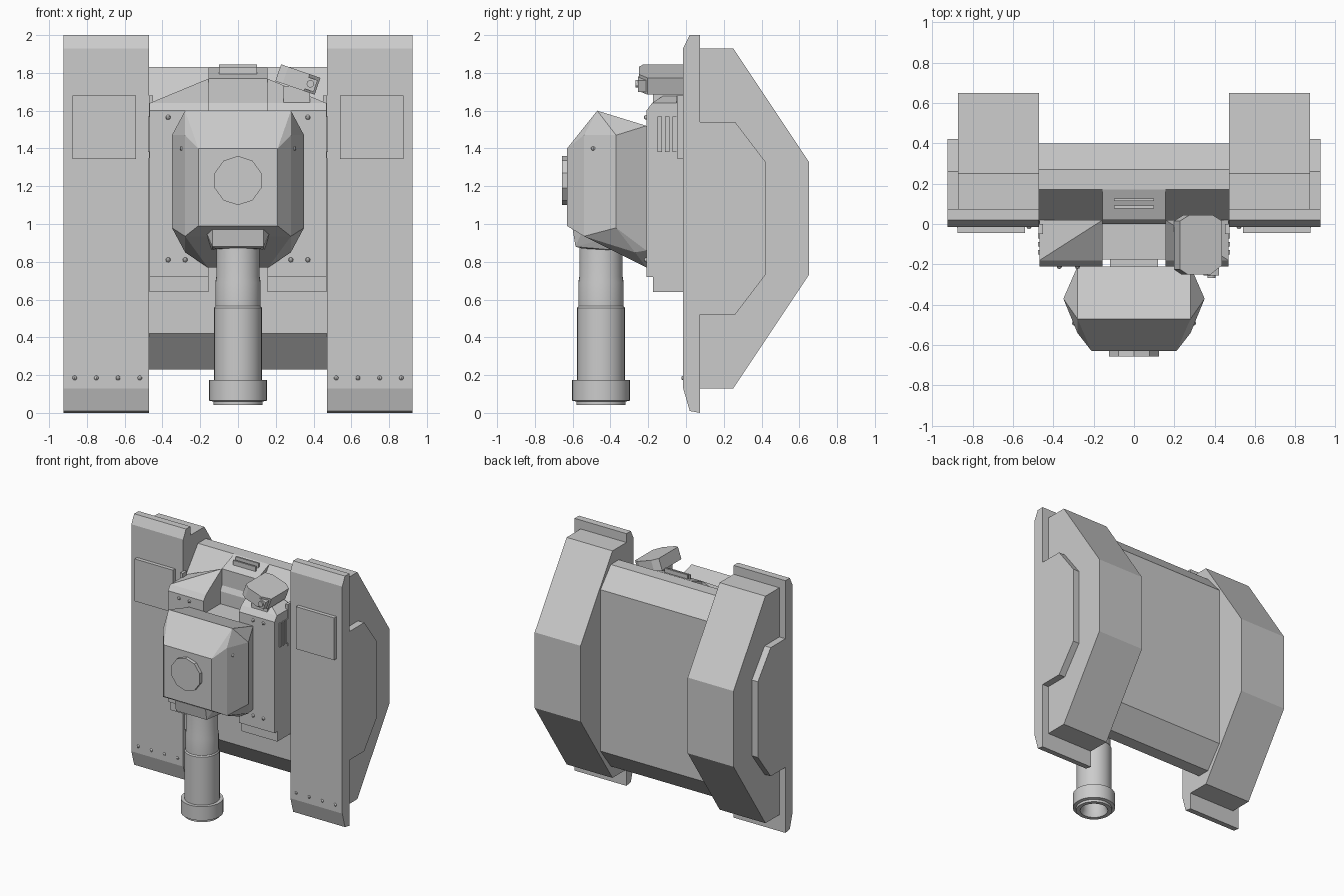
import bpy, bmesh, math
from mathutils import Matrix, Vector

if "Cube" in bpy.data.objects:
    bpy.data.objects.remove(bpy.data.objects["Cube"])


def finish(bm, name):
    bmesh.ops.recalc_face_normals(bm, faces=bm.faces)
    me = bpy.data.meshes.new(name)
    bm.to_mesh(me)
    bm.free()
    ob = bpy.data.objects.new(name, me)
    bpy.context.scene.collection.objects.link(ob)
    return ob


def prism(name, prof, x0, x1):
    """Extrude a (y, z) profile along x."""
    bm = bmesh.new()
    a = [bm.verts.new((x0, y, z)) for y, z in prof]
    b = [bm.verts.new((x1, y, z)) for y, z in prof]
    n = len(prof)
    bm.faces.new(a)
    bm.faces.new(b[::-1])
    for i in range(n):
        bm.faces.new((a[i], b[i], b[(i + 1) % n], a[(i + 1) % n]))
    return finish(bm, name)


def box(name, x0, x1, y0, y1, z0, z1):
    return prism(name, [(y0, z0), (y1, z0), (y1, z1), (y0, z1)], x0, x1)


def solid(name, pts):
    """Faceted solid wrapped around a few corner points."""
    bm = bmesh.new()
    for p in pts:
        bm.verts.new(p)
    r = bmesh.ops.convex_hull(bm, input=bm.verts[:])
    junk = [v for v in r["geom_interior"] + r["geom_unused"] if isinstance(v, bmesh.types.BMVert)]
    bmesh.ops.delete(bm, geom=list(set(junk)), context='VERTS')
    bmesh.ops.dissolve_limit(bm, angle_limit=math.radians(1), verts=bm.verts[:], edges=bm.edges[:])
    return finish(bm, name)


def sym(pts):
    return [(s * x, y, z) for x, y, z in pts for s in (1, -1)]


def mirrored(ob):
    m = ob.modifiers.new("mirror", 'MIRROR')
    axis_ref = ob.modifiers["mirror"]
    axis_ref.use_axis = (True, False, False)
    axis_ref.use_mirror_merge = False
    return ob


def disc(name, center, axis, r, depth, seg):
    bm = bmesh.new()
    q = Vector((0, 0, 1)).rotation_difference(Vector(axis)).to_matrix().to_4x4()
    bmesh.ops.create_cone(bm, cap_ends=True, segments=seg, radius1=r, radius2=r, depth=depth,
                          matrix=Matrix.Translation(center) @ q)
    return finish(bm, name)


# Side pods: front plate, angular housing, outer cheek, square panel
mirrored(prism("side_plate", [(-.015, .13), (.02, .01), (.075, 0), (.075, 2), (.02, 2), (-.015, 1.93)], .47, .925))
mirrored(prism("side_housing", [(.07, .13), (.25, .13), (.65, .73), (.65, 1.33), (.25, 1.93), (.07, 1.93)], .47, .872))
mirrored(prism("outer_cheek", [(.07, .52), (.26, .52), (.42, .73), (.42, 1.33), (.26, 1.54), (.07, 1.54)], .86, .925))
mirrored(box("front_panel", .54, .875, -.045, 0, 1.345, 1.68))

# Central hull and raised middle of its roof
prism("hull", [(0, .42), (.17, .23), (.27, .23), (.40, .40), (.40, 1.68), (.27, 1.83), (.17, 1.83), (.02, 1.64), (0, 1.6)],
      -.472, .472)
prism("roof_ramp", [(.02, 1.5), (.2, 1.5), (.2, 1.83), (.17, 1.83), (.02, 1.77)], -.155, .155)
for y, z in ((.085, 1.81), (.12, 1.825)):
    box("roof_slot_bar", -.1, .1, y - .007, y + .007, z - .02, z + .02)

# Shoulder blocks beside the turret, with ledges, vents
mirrored(solid("shoulder_block", [(x, y, z) for x in (.155, .468) for y, z in
               ((-.21, .72), (-.21, 1.60), (-.18, 1.64), (.02, .72), (.02, 1.64))] + [(.155, .02, 1.77)]))
mirrored(box("lower_ledge", .155, .468, -.175, .01, .64, .73))
box("turret_mount", -.156, .156, -.175, .01, .78, 1.5)
box("turret_pivot", -.12, .12, -.25, -.15, 1.0, 1.4)
for y in (-.14, -.1, -.06):
    mirrored(prism("side_vent", [(y - .012, 1.38), (y + .012, 1.38), (y + .012, 1.57), (y - .012, 1.57)], .46, .476))
mirrored(box("side_strip", .45, .472, -.05, 0, 1.35, 1.68))

# Turret
solid("turret", sym([(.21, -.63, .99), (.21, -.63, 1.40), (.28, -.54, .935), (.28, -.54, 1.47), (.28, -.47, 1.60),
                     (.35, -.37, 1.47), (.35, -.37, .98), (.28, -.37, 1.57), (.28, -.27, .85),
                     (.28, -.21, 1.52), (.28, -.21, .86), (.16, -.21, .77)]))
disc("turret_hatch", (0, -.64, 1.23), (0, 1, 0), .13, .034, 10)
solid("gun_mantlet", sym([(.135, -.60, .97), (.135, -.585, .88), (.17, -.55, .96), (.115, -.55, .87),
                          (.17, -.40, .93), (.14, -.36, .86)]))

# Gun barrel: lathe profile (radius, height) with hollow muzzle
prof = [(.115, 1.0), (.115, .72), (.12, .69), (.12, .565), (.127, .555), (.127, .175), (.153, .175), (.153, .065),
        (.13, .06), (.13, .042), (.1, .042), (.085, .08), (.085, .35)]
bm = bmesh.new()
seg = 32
rings = [[bm.verts.new((r * math.cos(2 * math.pi * i / seg), -.45 + r * math.sin(2 * math.pi * i / seg), z))
          for i in range(seg)] for r, z in prof]
for a, b in zip(rings, rings[1:]):
    for i in range(seg):
        j = (i + 1) % seg
        bm.faces.new((a[i], a[j], b[j], b[i]))
bm.faces.new(rings[0])
bm.faces.new(rings[-1])
barrel = finish(bm, "gun_barrel")
bpy.context.view_layer.objects.active = barrel
barrel.select_set(True)
bpy.ops.object.shade_smooth_by_angle(angle=math.radians(30))
barrel.select_set(False)

# Tilted sensor head with lens on the right shoulder
outline = [(-.11, -.12), (-.07, -.145), (.05, -.145), (.11, -.10), (.11, .12), (.06, .15), (-.06, .15), (-.11, .12)]
place = Matrix.Translation((.317, -.105, 1.765)) @ Matrix.Rotation(math.radians(19), 4, 'Y')
head = solid("sensor_head", [(x, y, z) for x, y in outline for z in (-.047, .047)])
lens_box = box("sensor_lens_box", .04, .1, -.15, -.09, -.035, .03)
lens = disc("sensor_lens", (.07, -.152, 0), (0, 1, 0), .02, .02, 12)
for ob in (head, lens_box, lens):
    ob.data.transform(place)
box("sensor_post", .24, .38, -.175, .0, 1.6, 1.73)

# Rivets
def rivet(p):
    bm = bmesh.new()
    bmesh.ops.create_uvsphere(bm, u_segments=8, v_segments=6, radius=.013, matrix=Matrix.Translation(p))
    return mirrored(finish(bm, "rivet"))

for x in (.52, .635, .75, .865):
    rivet((x, -.012, .185))
for x in (.28, .37):
    for z in (.81, 1.565):
        rivet((x, -.21, z))
rivet((.295, -.49, 1.40))
